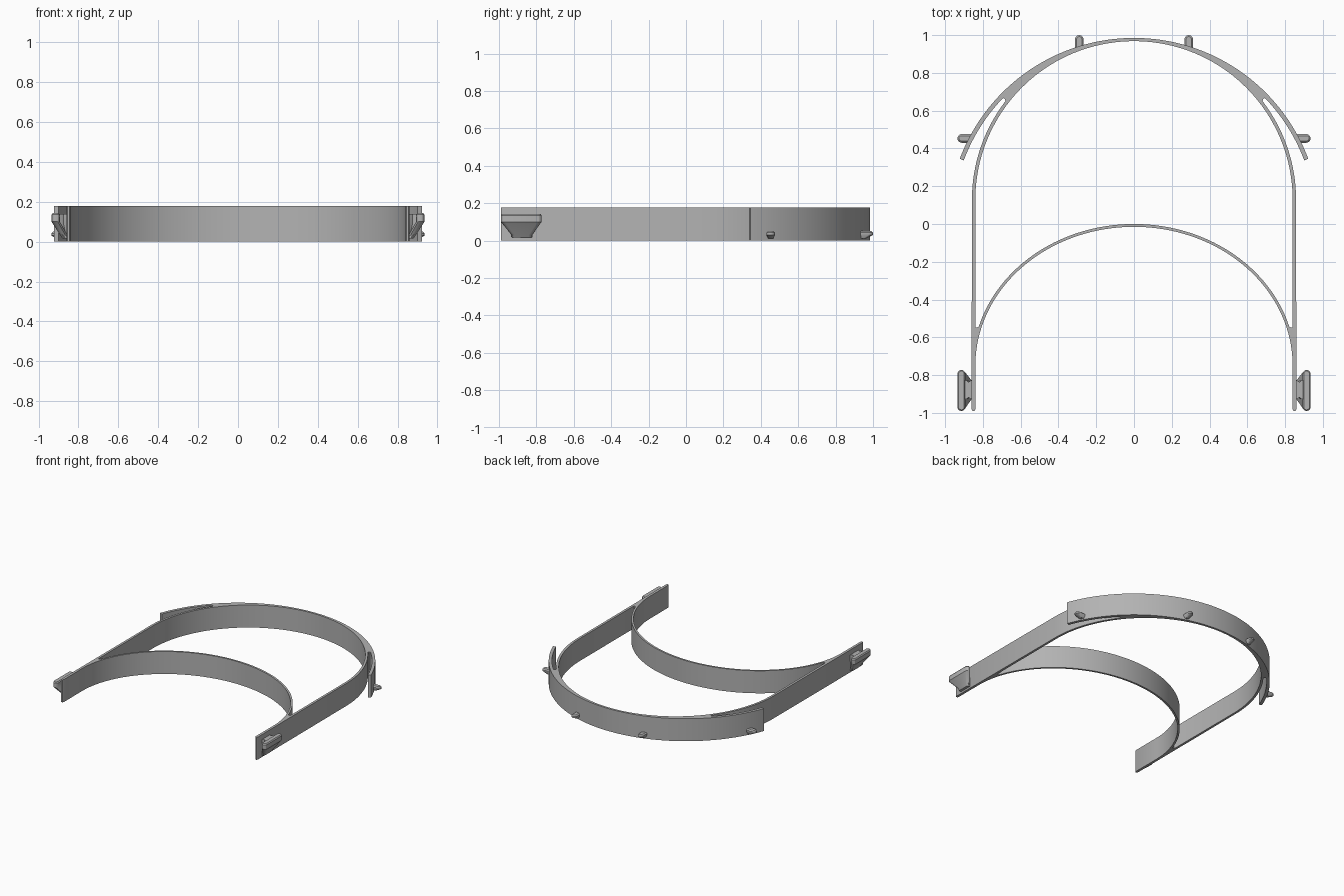
import bpy, math

cube = bpy.data.objects.get("Cube")
if cube:
    bpy.data.objects.remove(cube)

HEIGHT = 0.178
grey = bpy.data.materials.new("plain grey")
grey.use_nodes = True
grey.diffuse_color = (0.45, 0.45, 0.45, 1)
grey.node_tree.nodes["Principled BSDF"].inputs["Base Color"].default_value = (0.45, 0.45, 0.45, 1)


def arc(cy, rx, ry, start, end, n=40):
    """Points on an ellipse centred on x = 0, angles in degrees."""
    angles = [math.radians(start + (end - start) * i / n) for i in range(n + 1)]
    return [(rx * math.cos(a), cy + ry * math.sin(a)) for a in angles]


def mirrored_loop(half):
    """Close a half outline that starts and ends on x = 0."""
    return half + [(-x, y) for x, y in reversed(half[1:-1])]


def smooth(ob):
    bpy.ops.object.select_all(action='DESELECT')
    ob.select_set(True)
    bpy.context.view_layer.objects.active = ob
    bpy.ops.object.shade_smooth_by_angle(angle=math.radians(30))


def extrude_outline(name, loops, height):
    """Fill 2D outlines (inner loops become holes) and extrude them up."""
    curve = bpy.data.curves.new(name, 'CURVE')
    curve.dimensions = '2D'
    curve.fill_mode = 'BOTH'
    curve.extrude = height / 2
    for loop in loops:
        spline = curve.splines.new('POLY')
        spline.points.add(len(loop) - 1)
        for point, (x, y) in zip(spline.points, loop):
            point.co = (x, y, 0, 1)
        spline.use_cyclic_u = True
    curve.materials.append(grey)
    ob = bpy.data.objects.new(name, curve)
    bpy.context.collection.objects.link(ob)
    ob.location.z = height / 2
    bpy.ops.object.select_all(action='DESELECT')
    ob.select_set(True)
    bpy.context.view_layer.objects.active = ob
    bpy.ops.object.convert(target='MESH')
    smooth(bpy.context.object)


def loft(name, sections):
    """Skin a stack of equal-length (z, loop) sections and cap both ends."""
    n = len(sections[0][1])
    verts = [(x, y, z) for z, loop in sections for x, y in loop]
    faces = [list(reversed(range(n))), list(range(len(verts) - n, len(verts)))]
    for k in range(len(sections) - 1):
        for i in range(n):
            j = (i + 1) % n
            faces.append([k * n + i, k * n + j, (k + 1) * n + j, (k + 1) * n + i])
    mesh = bpy.data.meshes.new(name)
    mesh.from_pydata(verts, [], faces)
    mesh.materials.append(grey)
    ob = bpy.data.objects.new(name, mesh)
    bpy.context.collection.objects.link(ob)
    return ob


def stadium(length, radius, n=10):
    """Slot shape along +x: square root end at 0, round tip at length."""
    tip = [math.radians(-90 + 180 * i / n) for i in range(n + 1)]
    return ([(0, -radius)] + [(length - radius + radius * math.cos(a), radius * math.sin(a)) for a in tip]
            + [(0, radius)])


def rounded_bar(x0, x1, y0, y1, n=6):
    """Bar along y with round ends."""
    r, cx = (x1 - x0) / 2, (x0 + x1) / 2
    pts = []
    for cy, start in ((y1 - r, 0), (y0 + r, 180)):
        for i in range(n + 1):
            a = math.radians(start + 180 * i / n)
            pts.append((cx + r * math.cos(a), cy + r * math.sin(a)))
    return pts


# Frame: brow arc, side arms, head band and outer visor band in one outline
outline = (arc(-0.75, 0.84, 0.735, 90, 0)
           + [(0.84, -0.98), (0.845, -0.99), (0.855, -0.99), (0.86, -0.98)]
           + arc(0.128, 0.858, 0.858, 0, 37.5)
           + [(0.683, 0.662), (0.69, 0.667)]
           + arc(0, 0.962, 0.962, 43.3, 20.5)
           + arc(0, 0.985, 0.985, 20.5, 90, 60))
outline[0] = (0, outline[0][1])
outline[-1] = (0, outline[-1][1])

# Opening between head band and brow arc, ending in narrow slots beside the arms
opening = (arc(0.128, 0.84, 0.84, 90, 0)
           + [(0.84, -0.54), (0.837, -0.547), (0.829, -0.547)]
           + arc(-0.75, 0.855, 0.75, 16, 90))
opening[0] = (0, opening[0][1])
opening[-1] = (0, opening[-1][1])
extrude_outline("band_frame", [mirrored_loop(outline), mirrored_loop(opening)], HEIGHT)

# Pegs on the visor band, sloped underneath and rounded above
peg_levels = [(0.010, 0.035, 0.013), (0.030, 0.075, 0.023),
              (0.042, 0.075, 0.023), (0.050, 0.067, 0.014)]
for side, sign in (("left", 1), ("right", -1)):
    for kind, place, turn in (("side_peg", (0.86 * sign, 0.453), 0 if sign > 0 else math.pi),
                              ("back_peg", (0.29 * sign, 0.925), math.pi / 2)):
        peg = loft(f"{side}_{kind}", [(z, stadium(length, r)) for z, length, r in peg_levels])
        peg.location = (*place, 0)
        peg.rotation_euler.z = turn
        smooth(peg)

# Strap hooks: upright-tapered bar on a short neck at the front of each arm
for side, sign in (("left", 1), ("right", -1)):
    bar = loft(f"{side}_hook_bar", [
        (0.015, rounded_bar(0.850, 0.880, -0.930, -0.825)),
        (0.030, rounded_bar(0.855, 0.890, -0.932, -0.823)),
        (0.100, rounded_bar(0.893, 0.935, -0.990, -0.772)),
        (0.135, rounded_bar(0.893, 0.935, -0.990, -0.772)),
        (0.143, rounded_bar(0.899, 0.929, -0.984, -0.778))])
    neck_plan = [(0.85, -0.935), (0.865, -0.925), (0.875, -0.918), (0.885, -0.925), (0.91, -0.935),
                 (0.91, -0.82), (0.885, -0.83), (0.875, -0.837), (0.865, -0.83), (0.85, -0.82)]
    low_plan = [(0.85 + (x - 0.85) * 0.4, y) for x, y in neck_plan]
    neck = loft(f"{side}_hook_neck", [(0.02, low_plan), (0.09, neck_plan), (0.138, neck_plan)])
    for part in (bar, neck):
        if sign < 0:
            part.data.transform(((-1, 0, 0, 0), (0, 1, 0, 0), (0, 0, 1, 0), (0, 0, 0, 1)))
            part.data.flip_normals()
        smooth(part)
